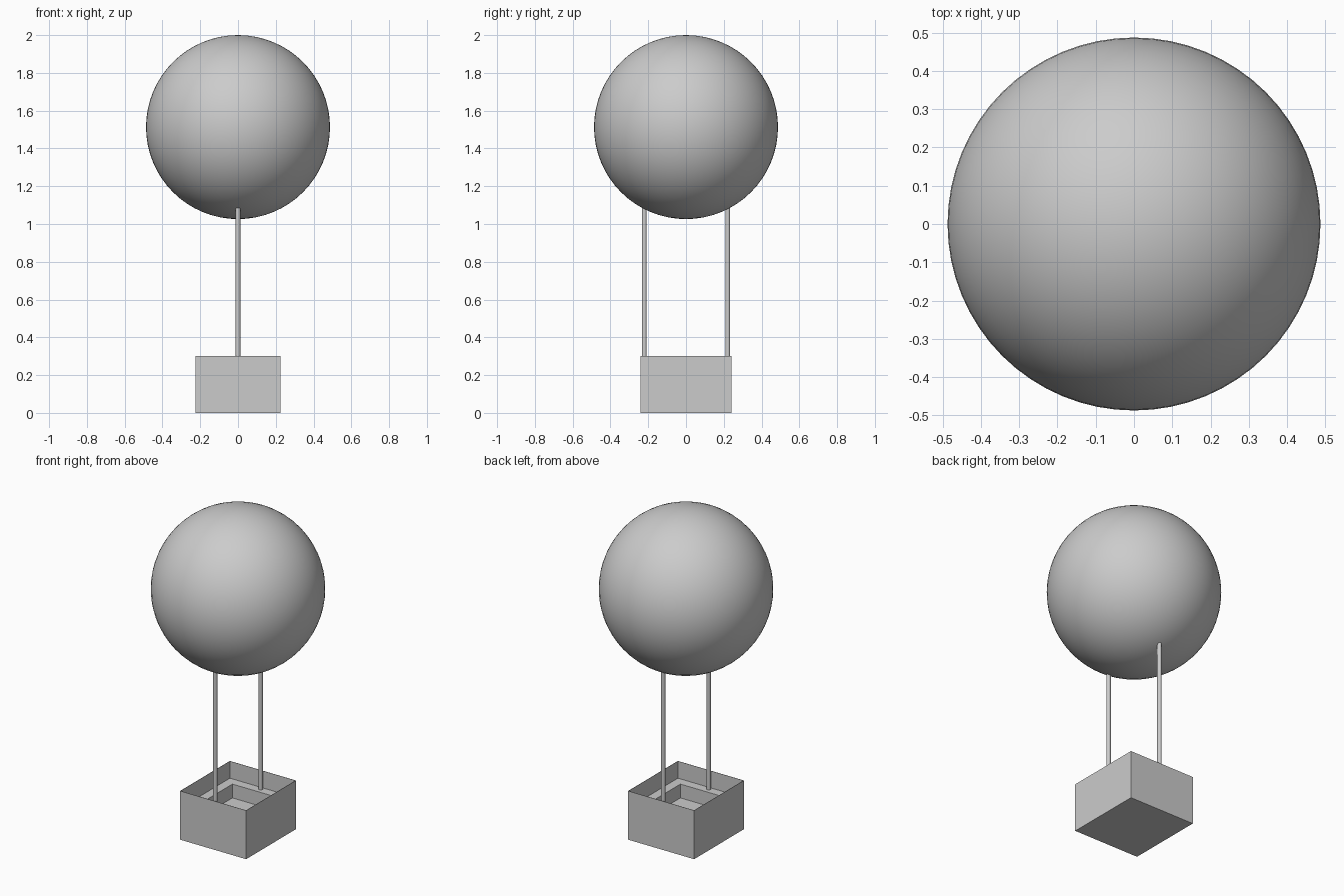
import bpy
import bmesh

cube = bpy.data.objects.get("Cube")
if cube:
    bpy.data.objects.remove(cube, do_unlink=True)

# One plain grey for every part
grey = bpy.data.materials.new("light_grey")
grey.use_nodes = True
COLOUR = (0.6, 0.6, 0.6, 1.0)
grey.diffuse_color = COLOUR
grey.node_tree.nodes["Principled BSDF"].inputs["Base Color"].default_value = COLOUR


def finish(name, smooth=True):
    obj = bpy.context.object
    obj.name = name
    obj.data.materials.append(grey)
    if smooth:
        bpy.ops.object.shade_smooth_by_angle()
    return obj


# Balloon
bpy.ops.mesh.primitive_uv_sphere_add(
    segments=64, ring_count=32, radius=0.487, location=(0, 0, 1.513))
finish("balloon")

# Basket: thin rim, a wide inner ledge and a sunken floor
bpy.ops.mesh.primitive_cube_add(size=1, location=(0, 0, 0.15))
basket = finish("basket", smooth=False)
bm = bmesh.new()
bm.from_mesh(basket.data)
bmesh.ops.scale(bm, vec=(0.45, 0.484, 0.3), verts=bm.verts)
bm.faces.ensure_lookup_table()
top = max(bm.faces, key=lambda f: f.calc_center_median().z)
for inset, drop in ((0.002, 0.105), (0.056, 0.085)):
    bmesh.ops.inset_region(bm, faces=[top], thickness=inset, use_even_offset=True)
    # a second zero-width inset gives the vertical wall its own faces
    bmesh.ops.inset_region(bm, faces=[top], thickness=0)
    bmesh.ops.translate(bm, vec=(0, 0, -drop), verts=top.verts)
bm.to_mesh(basket.data)
bm.free()

# Poles stand on the ledge and run into the balloon
LEDGE, POLE_TOP = 0.195, 1.11
for name, side in (("front_pole", -1), ("back_pole", 1)):
    bpy.ops.mesh.primitive_cylinder_add(
        vertices=24, radius=0.0125, depth=POLE_TOP - LEDGE,
        location=(0, side * 0.221, (LEDGE + POLE_TOP) / 2))
    finish(name)
